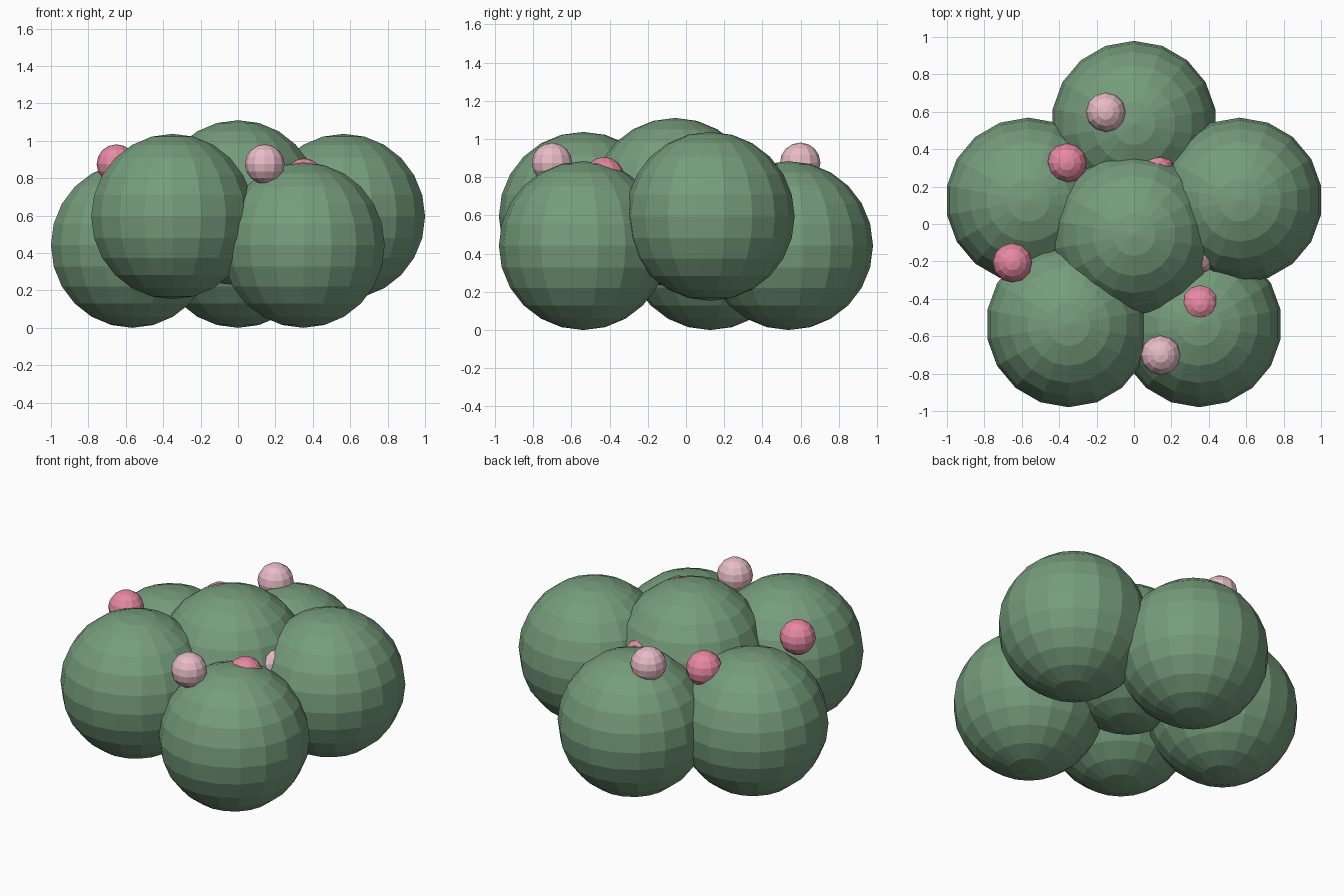
import bpy
from math import cos, sin, radians

if "Cube" in bpy.data.objects:
    bpy.data.objects.remove(bpy.data.objects["Cube"])

CY = -0.057          # y of the bush middle
R = 0.442            # leaf ball radius


def material(name, rgb):
    m = bpy.data.materials.new(name)
    m.diffuse_color = (*rgb, 1)
    m.use_nodes = True
    m.node_tree.nodes["Principled BSDF"].inputs["Base Color"].default_value = m.diffuse_color
    return m


leaf = material("leaf_green", (0.18, 0.335, 0.20))
pale = material("pale_pink", (0.80, 0.50, 0.57))
rose = material("rose_pink", (0.80, 0.25, 0.37))


def ball(name, angle, dist, z, radius, segments, rings, mat):
    a = radians(angle)
    bpy.ops.mesh.primitive_uv_sphere_add(
        segments=segments, ring_count=rings, radius=radius,
        location=(dist * cos(a), CY + dist * sin(a), z))
    ob = bpy.context.object
    ob.name = name
    ob.data.materials.append(mat)


# Leaf balls: one in the middle, five around it at two heights
ball("leaf_ball_middle", 0, 0, 0.668, R, 18, 12, leaf)
for i, z in enumerate((0.595, R, R, 0.595, R)):
    ball(f"leaf_ball_{i + 1}", 18 + 72 * i, 0.594, z, R, 18, 12, leaf)

# Blossoms: angle, distance from the middle, height, colour
blossoms = [
    (103, 0.672, 0.875, pale), (193, 0.667, 0.875, rose),
    (282.5, 0.660, 0.875, pale), (133, 0.525, 0.80, rose),
    (313.5, 0.513, 0.80, rose), (72, 0.36, 0.745, rose),
    (343, 0.355, 0.76, pale),
]
for i, (angle, dist, z, mat) in enumerate(blossoms):
    ball(f"blossom_{i + 1}", angle, dist, z, 0.106, 12, 8, mat)
